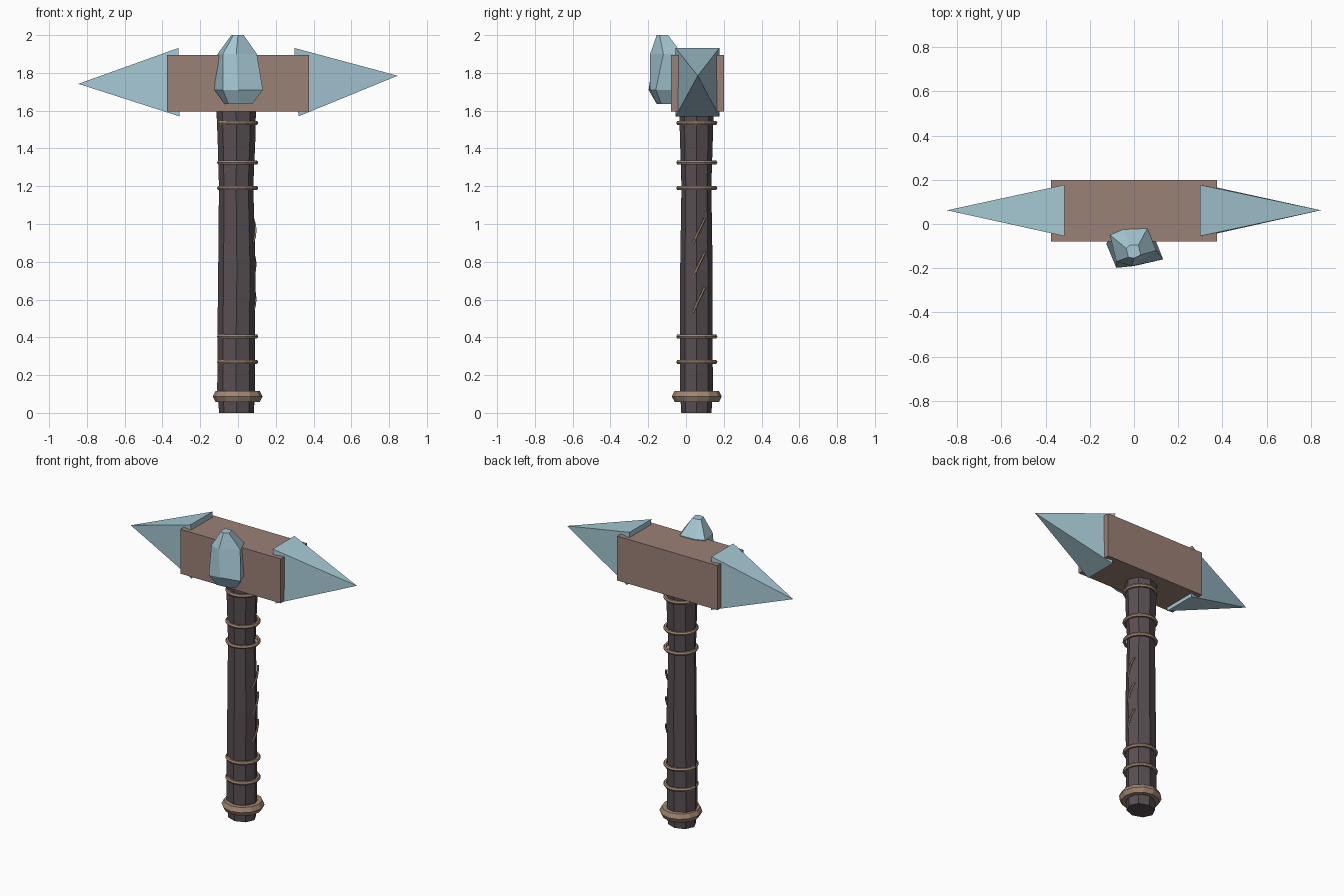
import bpy, bmesh, math
from mathutils import Vector

if "Cube" in bpy.data.objects:
    bpy.data.objects.remove(bpy.data.objects["Cube"])


def material(name, rgb):
    m = bpy.data.materials.new(name)
    m.diffuse_color = (*rgb, 1)
    m.use_nodes = True
    m.node_tree.nodes["Principled BSDF"].inputs["Base Color"].default_value = m.diffuse_color
    return m


BROWN = material("head brown", (0.33, 0.22, 0.18))
ICE = material("pale blue stone", (0.38, 0.58, 0.66))
DARK = material("dark grip", (0.098, 0.076, 0.084))
TAN = material("tan binding", (0.35, 0.235, 0.165))


def finish(name, bm, mat):
    bmesh.ops.recalc_face_normals(bm, faces=bm.faces)
    me = bpy.data.meshes.new(name)
    bm.to_mesh(me)
    bm.free()
    me.materials.append(mat)
    ob = bpy.data.objects.new(name, me)
    bpy.context.collection.objects.link(ob)
    return ob


def loft(name, rings, mat, closed=False):
    """Skin equal-length rings of points, capped unless closed into a loop."""
    bm = bmesh.new()
    vs = [[bm.verts.new(p) for p in r] for r in rings]
    n = len(vs[0])
    pairs = list(zip(vs, vs[1:] + vs[:1])) if closed else list(zip(vs, vs[1:]))
    for a, b in pairs:
        for i in range(n):
            j = (i + 1) % n
            bm.faces.new((a[i], a[j], b[j], b[i]))
    if not closed:
        bm.faces.new(vs[0])
        bm.faces.new(vs[-1])
    return finish(name, bm, mat)


def circle(cx, cy, z, rx, ry, n):
    return [(cx + rx * math.cos(2 * math.pi * i / n),
             cy + ry * math.sin(2 * math.pi * i / n), z) for i in range(n)]


# Handle: slightly uneven eight-sided shaft (z, centre x, radius)
shaft = [(0, -0.008, 0.092), (0.12, -0.01, 0.1), (0.4, -0.01, 0.099),
         (0.75, -0.006, 0.099), (1.2, -0.01, 0.091), (1.45, -0.008, 0.1),
         (1.62, -0.01, 0.105)]
loft("handle", [circle(cx, 0.055, z, r, r * 0.87, 8) for z, cx, r in shaft], DARK)

# Binding rings and the heavier pommel collar
def band(name, z, radius, thick, height, sides):
    section = [(radius + thick * math.cos(math.pi * k / 3),
                z + height * math.sin(math.pi * k / 3)) for k in range(6)]
    loft(name, [circle(-0.002, 0.057, zz, r, r, sides) for r, zz in section],
         TAN, closed=True)


for k, z in enumerate((0.27, 0.405, 1.19, 1.325, 1.535)):
    band(f"binding_ring_{k + 1}", z, 0.097, 0.012, 0.013, 16)
band("pommel_collar", 0.087, 0.103, 0.029, 0.033, 12)

# Slanted cords on the right side of the grip
for k, z in enumerate((0.535, 0.72, 0.9)):
    cu = bpy.data.curves.new("cord", 'CURVE')
    cu.dimensions = '3D'
    cu.bevel_depth = 0.006
    cu.bevel_resolution = 1
    sp = cu.splines.new('POLY')
    sp.points.add(4)
    for i, p in enumerate(sp.points):
        t = i / 4
        p.co = (0.08 + 0.013 * math.sin(math.pi * t), 0.038 + 0.062 * t, z + 0.13 * t, 1)
    cu.use_fill_caps = True
    cu.materials.append(TAN)
    ob = bpy.data.objects.new(f"slanted_cord_{k + 1}", cu)
    bpy.context.collection.objects.link(ob)

# Hammer head block
bm = bmesh.new()
bmesh.ops.create_cube(bm, size=1)
for v in bm.verts:
    v.co = Vector((0, 0.06, 1.745)) + v.co * Vector((0.75, 0.28, 0.3))
finish("head_block", bm, BROWN)

# Pyramid spikes on each end
def spike(name, x_top, x_bottom, apex):
    bm = bmesh.new()
    base = [bm.verts.new(p) for p in ((x_top, -0.055, 1.932), (x_top, 0.177, 1.932),
                                      (x_bottom, 0.177, 1.57), (x_bottom, -0.055, 1.57))]
    tip = bm.verts.new(apex)
    bm.faces.new(base)
    for i in range(4):
        bm.faces.new((base[i], base[(i + 1) % 4], tip))
    finish(name, bm, ICE)


spike("right_spike", 0.298, 0.32, (0.845, 0.062, 1.785))
spike("left_spike", -0.315, -0.31, (-0.845, 0.062, 1.742))

# Faceted stone set in the front
stone = [
    (1.635, [(-0.07, -0.1), (-0.03, -0.05), (0.05, -0.05), (0.075, -0.13), (0.01, -0.15), (-0.05, -0.155)]),
    (1.71, [(-0.125, -0.09), (-0.06, -0.03), (0.08, -0.03), (0.132, -0.16), (0.0, -0.19), (-0.08, -0.198)]),
    (1.9, [(-0.108, -0.05), (-0.05, -0.025), (0.06, -0.02), (0.1, -0.12), (-0.01, -0.19), (-0.08, -0.17)]),
    (2.0, [(-0.035, -0.11), (-0.02, -0.095), (0.02, -0.095), (0.03, -0.14), (0.0, -0.155), (-0.025, -0.15)]),
]
loft("front_stone", [[(x, y, z) for x, y in pts] for z, pts in stone], ICE)
